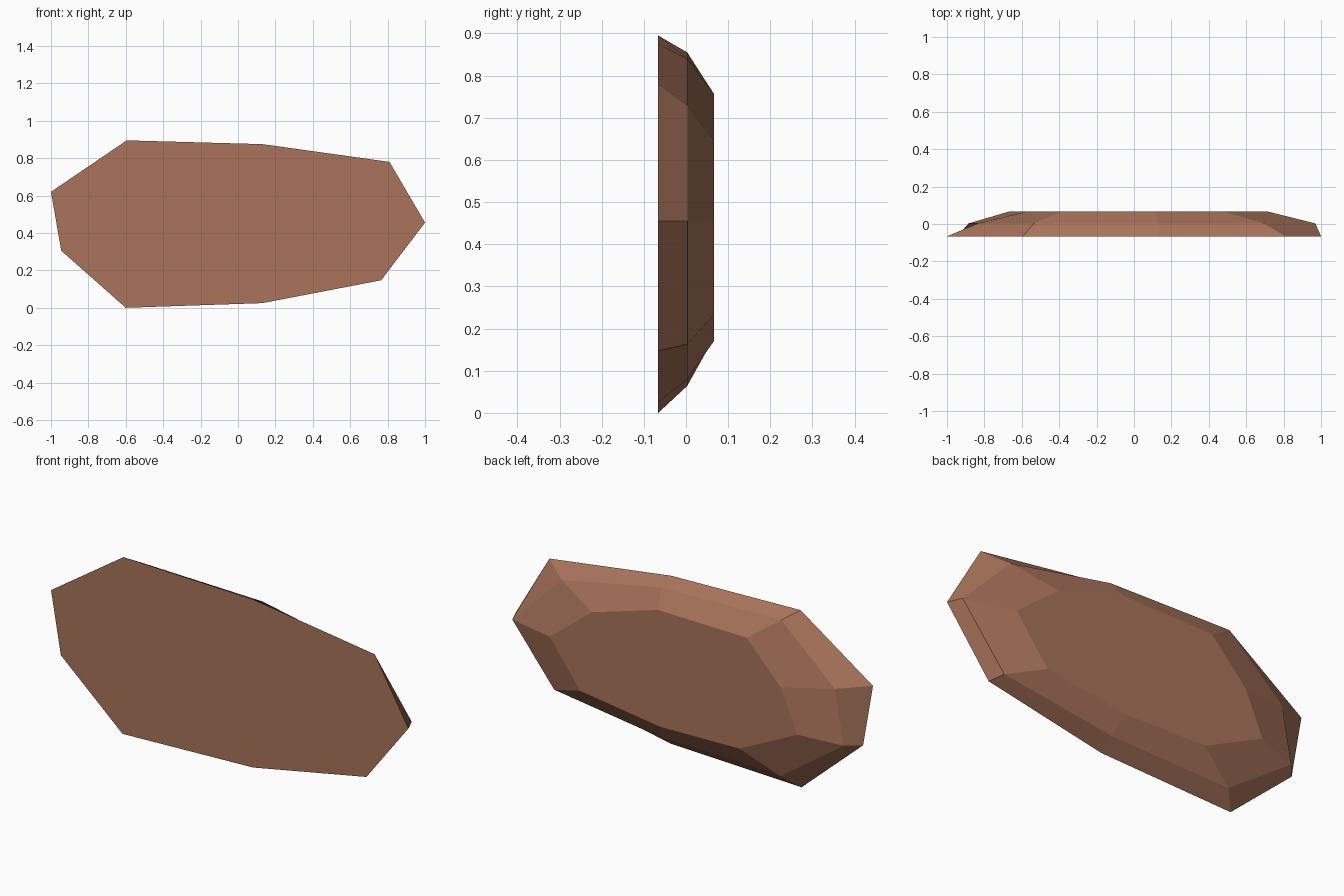
import bpy
import bmesh

# Remove the default cube
default_cube = bpy.data.objects.get("Cube")
if default_cube:
    bpy.data.objects.remove(default_cube, do_unlink=True)


def make_material(name, colour):
    material = bpy.data.materials.new(name)
    material.use_nodes = True
    material.diffuse_color = colour
    shader = next(n for n in material.node_tree.nodes if n.type == "BSDF_PRINCIPLED")
    shader.inputs["Base Color"].default_value = colour
    return material


def build_slab(name, profiles, material):
    """Bridge a stack of (depth, outline) rings and cap both ends."""
    bm = bmesh.new()
    rings = [[bm.verts.new((x, depth, z)) for x, z in outline]
             for depth, outline in profiles]
    count = len(rings[0])
    for lower, upper in zip(rings, rings[1:]):
        for i in range(count):
            j = (i + 1) % count
            bm.faces.new((lower[i], lower[j], upper[j], upper[i]))
    bm.faces.new(rings[0])
    bm.faces.new(rings[-1])
    bmesh.ops.recalc_face_normals(bm, faces=bm.faces[:])
    mesh = bpy.data.meshes.new(name)
    bm.to_mesh(mesh)
    bm.free()
    mesh.materials.append(material)
    slab = bpy.data.objects.new(name, mesh)
    bpy.context.collection.objects.link(slab)
    return slab


# Flat front outline, starting at the right end of the model
front_outline = [(-1, .62), (-.595, .895), (.13, .875), (.81, .78), (1, .455),
                 (.765, .147), (.13, .025), (-.6, 0), (-.945, .305)]

# Chipped shoulder halfway through the thickness
shoulder_outline = [(-.835, .587), (-.535, .855), (.135, .84), (.695, .73), (.97, .455),
                    (.735, .163), (.13, .08), (-.53, .064), (-.885, .313)]

# Smaller flat back face
back_outline = [(-.575, .55), (-.385, .75), (.112, .757), (.48, .647), (.717, .46),
                (.545, .232), (.1, .17), (-.345, .178), (-.67, .335)]

brown_stone = make_material("reddish_brown_stone", (.40, .175, .105, 1))
build_slab("stone_slab",
           [(-.066, front_outline), (.003, shoulder_outline), (.066, back_outline)],
           brown_stone)
